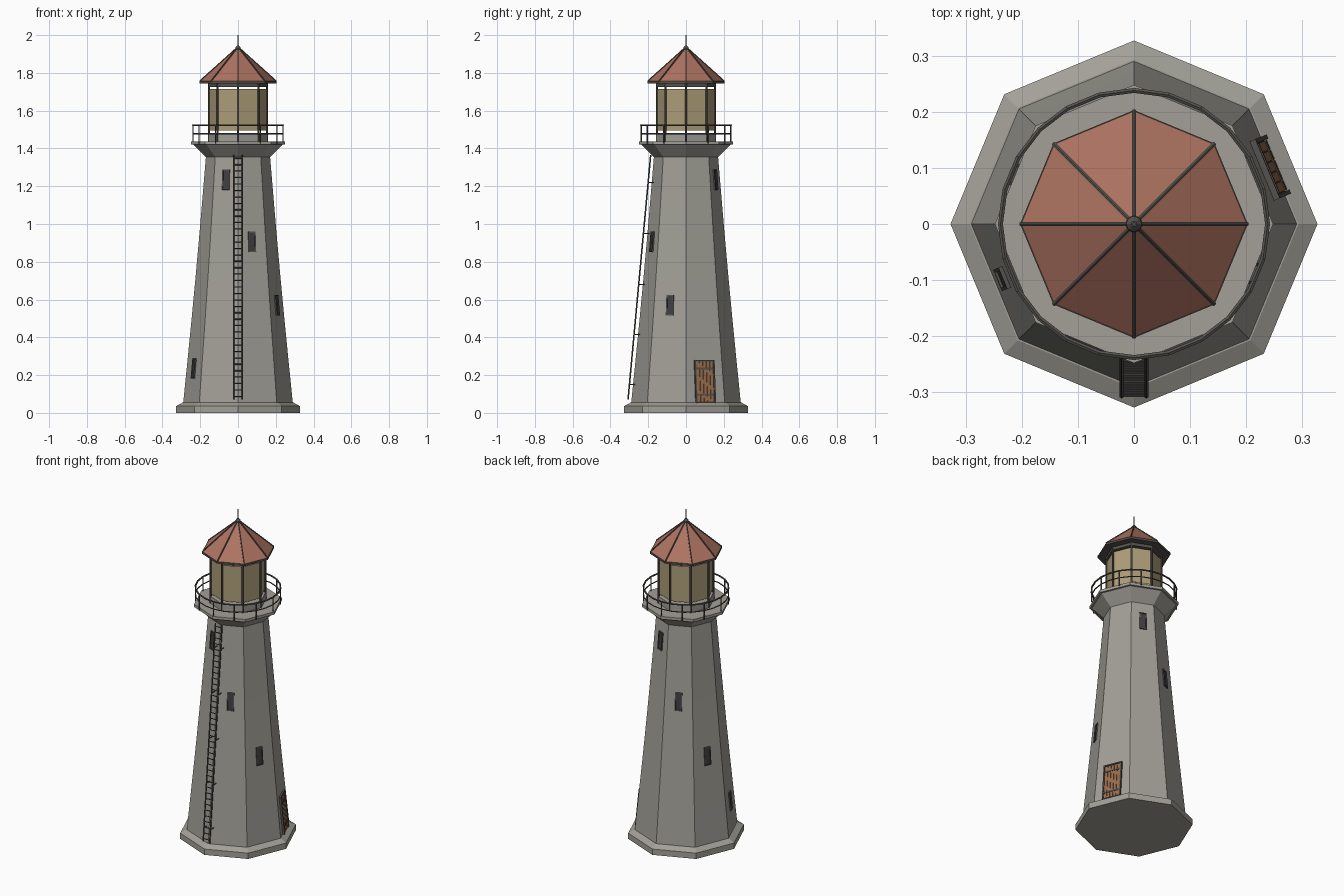
import bpy, bmesh, math
from mathutils import Vector, Matrix

if "Cube" in bpy.data.objects:
    bpy.data.objects.remove(bpy.data.objects["Cube"])


def material(name, rgb):
    m = bpy.data.materials.new(name)
    m.diffuse_color = (*rgb, 1)
    m.use_nodes = True
    m.node_tree.nodes["Principled BSDF"].inputs["Base Color"].default_value = m.diffuse_color
    return m


IRON = material("dark_iron", (0.09, 0.085, 0.075))
ROOF = material("roof_red", (0.42, 0.17, 0.12))
GLASS = material("lantern_glass", (0.42, 0.34, 0.19))
WOOD = material("door_wood", (0.33, 0.16, 0.08))
PANE = material("window_dark", (0.05, 0.05, 0.055))
STONE = material("stone", (0.36, 0.35, 0.31))


def finish(name, bm, mat):
    bmesh.ops.recalc_face_normals(bm, faces=bm.faces)
    me = bpy.data.meshes.new(name)
    bm.to_mesh(me)
    bm.free()
    me.materials.append(mat)
    ob = bpy.data.objects.new(name, me)
    bpy.context.collection.objects.link(ob)
    return ob


def polar(r, a, z):
    return Vector((r * math.cos(a), r * math.sin(a), z))


def loft(name, profile, mat, sides=8, caps=True):
    """Stack of polygon rings from (radius, z) pairs."""
    bm = bmesh.new()
    rings = [[bm.verts.new(polar(r, math.tau * i / sides, z)) for i in range(sides)]
             for r, z in profile]
    for lo, hi in zip(rings, rings[1:]):
        for i in range(sides):
            j = (i + 1) % sides
            bm.faces.new((lo[i], lo[j], hi[j], hi[i]))
    if caps:
        bm.faces.new(rings[0][::-1])
        bm.faces.new(rings[-1])
    return finish(name, bm, mat)


def bars(name, segments, radius, mat, sides=6):
    """Round bars between pairs of points."""
    bm = bmesh.new()
    for a, b in segments:
        d = b - a
        m = Matrix.Translation((a + b) / 2) @ d.to_track_quat('Z', 'Y').to_matrix().to_4x4()
        bmesh.ops.create_cone(bm, cap_ends=True, segments=sides, radius1=radius,
                              radius2=radius, depth=d.length, matrix=m)
    return finish(name, bm, mat)


def boxes(name, frame, items, mat):
    """Boxes given as (centre, size) in a local frame."""
    bm = bmesh.new()
    for c, s in items:
        bmesh.ops.create_cube(bm, size=1, matrix=frame @ Matrix.Translation(c) @ Matrix.Diagonal((*s, 1)))
    return finish(name, bm, mat)


# Tower shaft, slightly concave taper
Z0, Z1 = 0.055, 1.355


def shaft_r(z):
    t = (z - Z0) / (Z1 - Z0)
    return 0.29 - 0.12 * t - 0.004 * math.sin(math.pi * t)


def wall_frame(face, z):
    """Frame on a shaft face: x along wall, y up the slope, z outward."""
    a = math.radians(22.5 + 45 * face)
    k = math.cos(math.pi / 8)
    p, q = polar(shaft_r(z) * k, a, z), polar(shaft_r(z + 0.02) * k, a, z + 0.02)
    u = Vector((-math.sin(a), math.cos(a), 0))
    v = (q - p).normalized()
    return Matrix.Translation(p) @ Matrix((u, v, u.cross(v))).transposed().to_4x4()


loft("plinth", [(0.327, 0), (0.327, 0.036), (0.293, 0.055)], STONE)
levels = [Z0 + (Z1 - Z0) * i / 6 for i in range(7)]
loft("tower_shaft", [(shaft_r(z), z) for z in levels], STONE)
loft("gallery_corbel", [(0.17, 1.355), (0.236, 1.42)], STONE)
loft("gallery_deck", [(0.248, 1.42), (0.248, 1.437)], STONE)

# Windows spiral around the shaft: face index and height
for n, (f, z) in enumerate([(5, 1.235), (6, 0.905), (7, 0.57), (1, 1.235),
                            (2, 0.905), (3, 0.57), (4, 0.235)]):
    fr = wall_frame(f, z)
    boxes(f"window_frame_{n}", fr,
          [((s * 0.0175, 0, 0), (0.006, 0.108, 0.014)) for s in (-1, 1)] +
          [((0, s * 0.051, 0), (0.041, 0.006, 0.014)) for s in (-1, 1)], IRON)
    boxes(f"window_pane_{n}", fr, [((0, 0, 0), (0.03, 0.1, 0.005))], PANE)

# Plank door with frame and straps
fr = wall_frame(0, 0.165)
boxes("door_planks", fr, [((x * 0.0195, -0.002, 0.002), (0.0175, 0.215, 0.012))
                          for x in range(-2, 3)], WOOD)
boxes("door_frame", fr, [((s * 0.053, 0, 0.002), (0.008, 0.226, 0.018)) for s in (-1, 1)] +
      [((0, 0.111, 0.002), (0.114, 0.008, 0.018))], IRON)
boxes("door_backing", fr, [((0, 0, 0), (0.1, 0.22, 0.006))], PANE)
boxes("door_straps", fr, [((0, y, 0.008), (0.096, 0.01, 0.004)) for y in (-0.07, 0.07)], IRON)

# Ladder up the front corner
bottom, top = Vector((0, -0.307, 0.07)), Vector((0, -0.187, 1.365))
side = Vector((0.022, 0, 0))
bars("ladder_rails", [(bottom + s * side, top + s * side) for s in (-1, 1)], 0.004, IRON)
rungs = [bottom.lerp(top, (i + 0.5) / 38) for i in range(38)]
bars("ladder_rungs", [(p - side, p + side) for p in rungs], 0.003, IRON)
mounts = [bottom.lerp(top, (z - 0.07) / 1.295) for z in (0.15, 0.415, 0.68, 0.95, 1.22)]
bars("ladder_brackets", [(p + s * side, Vector((s * 0.022, -shaft_r(p.z) + 0.012, p.z)))
                         for p in mounts for s in (-1, 1)], 0.003, IRON)

# Gallery railing
for name, z, r in (("top_rail", 1.523, 0.005), ("middle_rail", 1.478, 0.0035)):
    ring = [polar(0.238, math.tau * i / 24, z) for i in range(24)]
    bars(name, list(zip(ring, ring[1:] + ring[:1])), r, IRON)
bars("railing_posts", [(polar(0.238, math.tau * i / 12, 1.425), polar(0.238, math.tau * i / 12, 1.523))
                       for i in range(12)], 0.004, IRON)

# Lantern room
loft("lantern_base", [(0.158, 1.437), (0.158, 1.48)], STONE)
loft("lantern_glass", [(0.152, 1.495), (0.152, 1.716)], GLASS, caps=False)
loft("lantern_head", [(0.158, 1.726), (0.158, 1.748)], IRON)
bars("lantern_mullions", [(polar(0.154, math.tau * i / 8, 1.437), polar(0.154, math.tau * i / 8, 1.748))
                          for i in range(8)], 0.006, IRON)

# Roof, ribs and finial
loft("roof_eave", [(0.203, 1.744), (0.203, 1.756)], IRON)
loft("roof", [(0.201, 1.756), (0.008, 1.93)], ROOF)
bars("roof_ribs", [(polar(0.202, math.tau * i / 8, 1.756), polar(0.006, math.tau * i / 8, 1.932))
                   for i in range(8)], 0.004, IRON)
loft("finial_cap", [(0.016, 1.918), (0.014, 1.935), (0.005, 1.945)], IRON)
bars("finial_rod", [(Vector((0, 0, 1.935)), Vector((0, 0, 2.0)))], 0.003, IRON)
